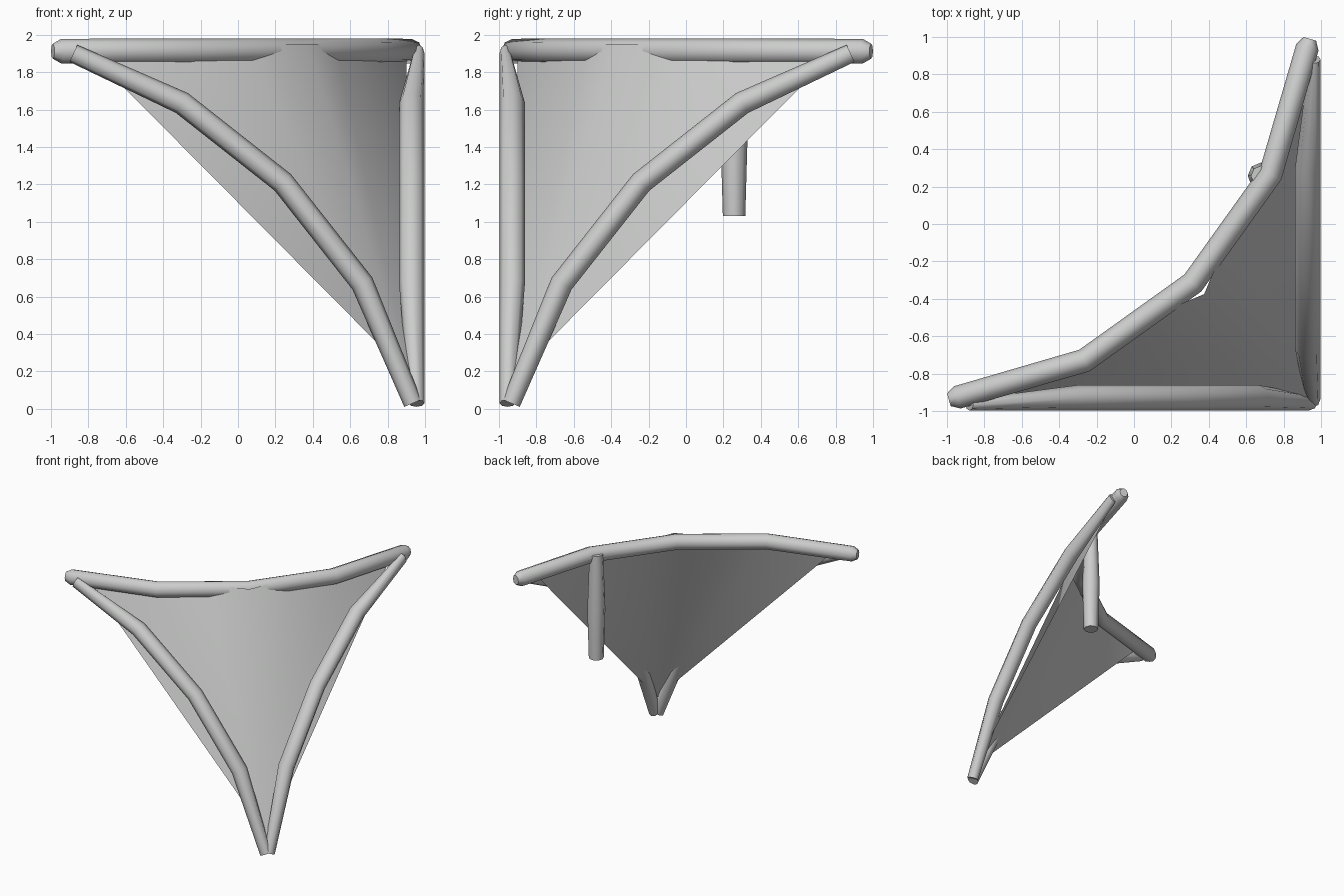
import bpy, bmesh
from math import sin, cos, pi
from mathutils import Vector

cube = bpy.data.objects.get("Cube")
if cube:
    bpy.data.objects.remove(cube, do_unlink=True)

# One pale grey for everything
grey = bpy.data.materials.new("pale_grey")
grey.use_nodes = True
colour = (0.6, 0.61, 0.6, 1)
grey.diffuse_color = colour
grey.node_tree.nodes["Principled BSDF"].inputs["Base Color"].default_value = colour


def finish(name, bm, angle):
    mesh = bpy.data.meshes.new(name)
    bm.to_mesh(mesh)
    bm.free()
    mesh.materials.append(grey)
    obj = bpy.data.objects.new(name, mesh)
    bpy.context.collection.objects.link(obj)
    bpy.ops.object.select_all(action="DESELECT")
    obj.select_set(True)
    bpy.context.view_layer.objects.active = obj
    bpy.ops.object.shade_smooth_by_angle(angle=angle)
    return obj


def flip(p):
    """Reflect across the vertical symmetry plane of the corner."""
    return Vector((-p[1], -p[0], p[2]))


def sweep(name, path, out, sizes, sides=8):
    """Tube along path; sizes holds (half width, half depth along out)."""
    bm = bmesh.new()
    path = [Vector(p) for p in path]
    out = Vector(out)
    rings = []
    for i, (p, (w, d)) in enumerate(zip(path, sizes)):
        tangent = path[min(i + 1, len(path) - 1)] - path[max(i - 1, 0)]
        side = tangent.cross(out).normalized()
        angles = [2 * pi * k / sides for k in range(sides)]
        rings.append([bm.verts.new(p + side * w * cos(a) + out * d * sin(a))
                      for a in angles])
    for a, b in zip(rings, rings[1:]):
        for k in range(sides):
            n = (k + 1) % sides
            bm.faces.new((a[k], a[n], b[n], b[k]))
    bm.faces.new(rings[0])
    bm.faces.new(rings[-1])
    bmesh.ops.recalc_face_normals(bm, faces=bm.faces)
    return finish(name, bm, 0.9)


# Top rail: horizontal bent tube with rounded ends
z = 1.912
half = [(-0.99, -0.94, z), (-0.945, -0.927, z), (-0.265, -0.73, z)]
rail = half + [(0.315, -0.315, z)] + [flip(p) for p in reversed(half)]
end = [(0.035, 0.04), (0.062, 0.066)]
sweep("top_rail", rail, (0, 0, 1), end + [(0.064, 0.068)] * 3 + end[::-1])

# Side rails: bent tubes flush with the outer walls, pinched at the ends
profile = [(-0.88, 1.9), (-0.3, 1.635), (0.24, 1.21), (0.665, 0.67), (0.935, 0.03)]
sizes = [(0.05, 0.03), (0.062, 0.068), (0.062, 0.068), (0.062, 0.068), (0.05, 0.042)]
front = [(x, -0.997 + s[1], h) for (x, h), s in zip(profile, sizes)]
sweep("front_rail", front, (0, -1, 0), sizes)
sweep("left_rail", [flip(p) for p in front], (1, 0, 0), sizes)

# Panel: thin conical sheet fanning from the lower corner to the top rail
half = [(-0.83, -0.9, 1.94), (-0.28, -0.73, 1.95), (0.03, -0.52, 1.95)]
arc = half + [(0.375, -0.375, 1.95)] + [flip(p) for p in reversed(half)]
bm = bmesh.new()
apex = bm.verts.new((0.925, -0.925, 0.17))
top = [bm.verts.new(p) for p in arc]
for a, b in zip(top, top[1:]):
    bm.faces.new((apex, b, a))
finish("panel", bm, 0.9)

# Hanging peg behind the panel
peg = [(0.68, 0.257, h) for h in (1.93, 1.45, 1.03)]
sweep("hanging_peg", peg, (0, 1, 0), [(0.055, 0.055), (0.072, 0.072), (0.06, 0.06)])
